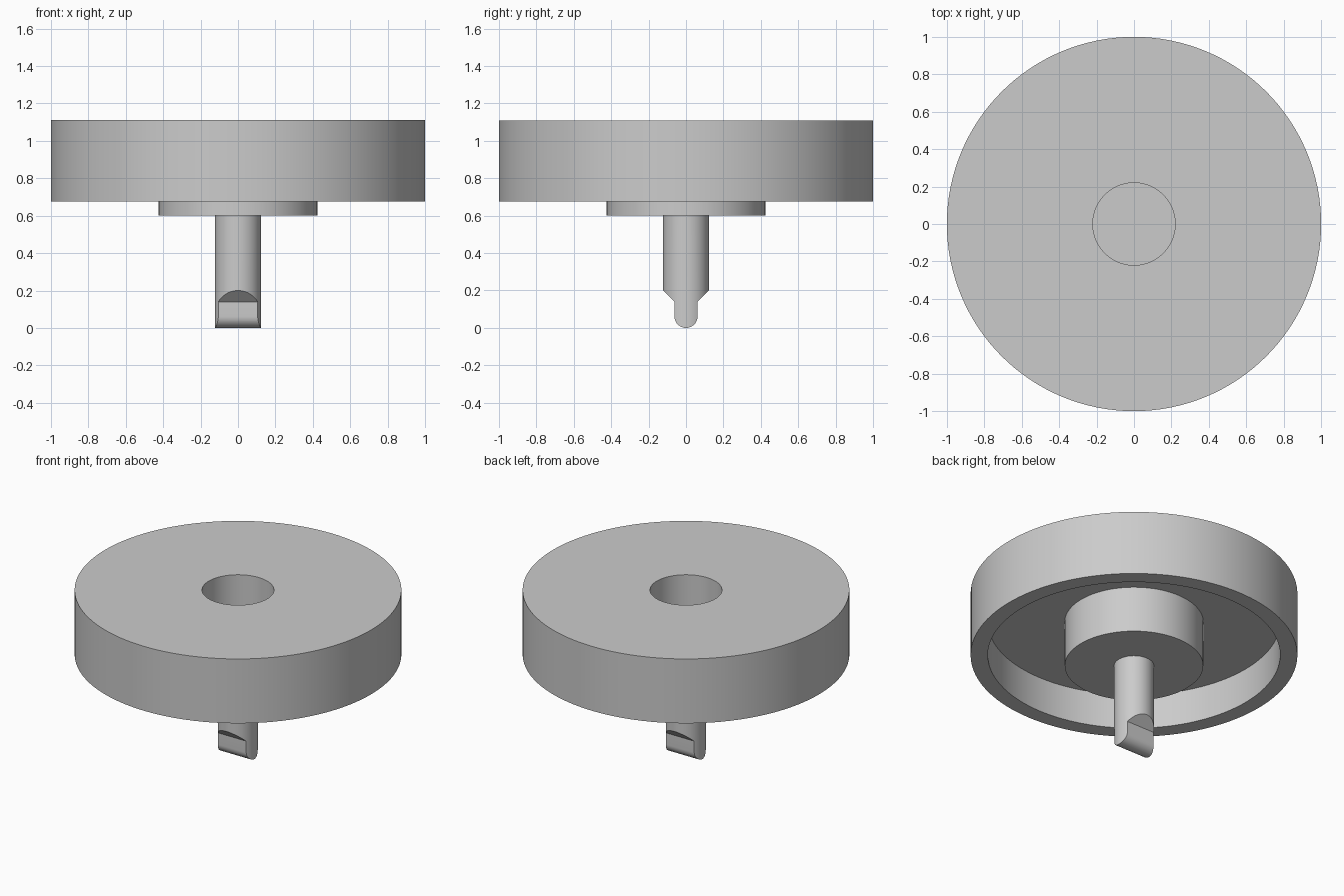
import bpy, bmesh, math

cube = bpy.data.objects.get("Cube")
if cube:
    bpy.data.objects.remove(cube, do_unlink=True)

# Material
grey = bpy.data.materials.new("plain_grey")
grey.use_nodes = True
colour = (0.6, 0.6, 0.6, 1)
grey.diffuse_color = colour
grey.node_tree.nodes["Principled BSDF"].inputs["Base Color"].default_value = colour

SEGMENTS = 128


def finish(name, bm):
    bmesh.ops.remove_doubles(bm, verts=bm.verts, dist=1e-5)
    bmesh.ops.recalc_face_normals(bm, faces=bm.faces)
    mesh = bpy.data.meshes.new(name)
    bm.to_mesh(mesh)
    bm.free()
    mesh.materials.append(grey)
    obj = bpy.data.objects.new(name, mesh)
    bpy.context.collection.objects.link(obj)
    return obj


def lathe(name, profile):
    """Revolve (radius, z) points around the z axis."""
    bm = bmesh.new()
    verts = [bm.verts.new((r, 0, z)) for r, z in profile]
    edges = [bm.edges.new(pair) for pair in zip(verts, verts[1:])]
    bmesh.ops.spin(bm, geom=verts + edges, cent=(0, 0, 0), axis=(0, 0, 1),
                   angle=math.tau, steps=SEGMENTS, use_merge=True)
    return finish(name, bm)


def extrude_x(name, profile, half_width):
    """Extrude a (y, z) outline along x."""
    bm = bmesh.new()
    face = bm.faces.new([bm.verts.new((-half_width, y, z)) for y, z in profile])
    grown = bmesh.ops.extrude_face_region(bm, geom=[face], use_keep_orig=True)
    moved = [g for g in grown["geom"] if isinstance(g, bmesh.types.BMVert)]
    bmesh.ops.translate(bm, verts=moved, vec=(2 * half_width, 0, 0))
    return finish(name, bm)


# Wheel: outer rim, recessed underside, hub and blind hole from above
WHEEL_TOP, RIM_BOTTOM, ROOF, HUB_BOTTOM, HOLE_FLOOR = 1.11, 0.675, 0.91, 0.6, 0.8
wheel = lathe("wheel_with_hub", [
    (0, HOLE_FLOOR), (0.22, HOLE_FLOOR), (0.22, WHEEL_TOP), (1, WHEEL_TOP),
    (1, RIM_BOTTOM), (0.895, RIM_BOTTOM), (0.895, ROOF), (0.424, ROOF),
    (0.424, HUB_BOTTOM), (0, HUB_BOTTOM)])

# Shaft: round bar whose lower end is narrowed to a rounded blade
SHAFT_R, BLADE, SHAFT_TOP = 0.122, 0.062, 0.61
shaft = lathe("shaft", [(0, 0), (SHAFT_R, 0), (SHAFT_R, SHAFT_TOP), (0, SHAFT_TOP)])
tip_arc = [(-BLADE * math.cos(a), BLADE - BLADE * math.sin(a))
           for a in (math.pi * i / 24 for i in range(25))]
outline = tip_arc + [(BLADE, 0.14), (0.142, 0.22), (0.142, 0.7),
                     (-0.142, 0.7), (-0.142, 0.22), (-BLADE, 0.14)]
cutter = extrude_x("blade_cutter", outline, 0.2)
cutter.hide_render = True

trim = shaft.modifiers.new("blade_trim", "BOOLEAN")
trim.operation = "INTERSECT"
trim.solver = "EXACT"
trim.object = cutter
bpy.context.view_layer.objects.active = shaft
bpy.ops.object.modifier_apply(modifier=trim.name)
bpy.data.objects.remove(cutter, do_unlink=True)

# Smooth round walls, crisp edges
for obj in (wheel, shaft):
    bpy.ops.object.select_all(action="DESELECT")
    obj.select_set(True)
    bpy.context.view_layer.objects.active = obj
    bpy.ops.object.shade_smooth_by_angle(angle=math.radians(30))
